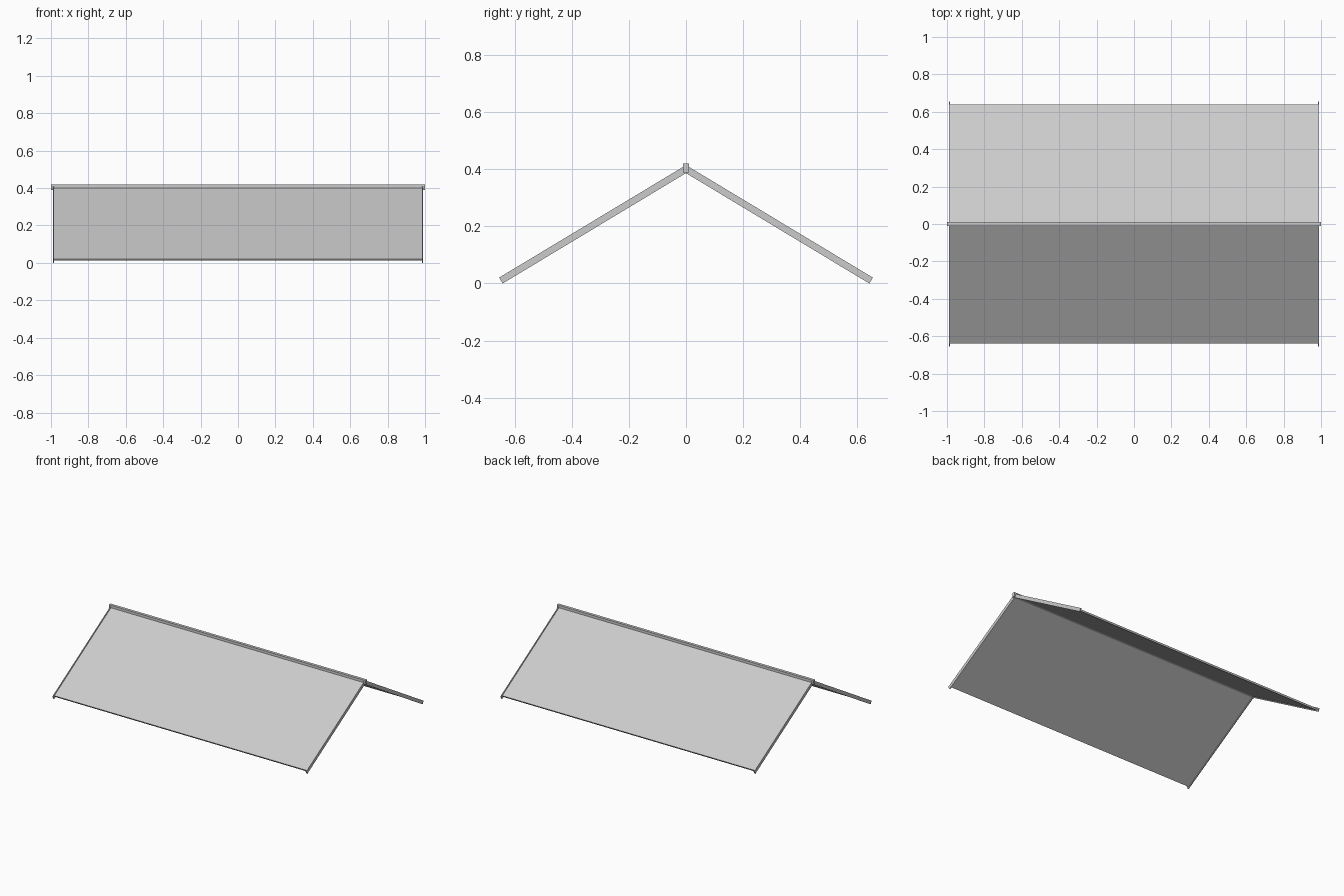
import bpy
import math
from mathutils import Vector

if "Cube" in bpy.data.objects:
    bpy.data.objects.remove(bpy.data.objects["Cube"])

APEX = 0.40                    # height of the slope centreline at the ridge
ANGLE = math.atan2(0.39, 0.648)


def box(name, size, loc, pitch=0.0):
    bpy.ops.mesh.primitive_cube_add(size=1, location=loc, rotation=(pitch, 0, 0))
    ob = bpy.context.object
    ob.name = name
    ob.scale = size
    bpy.ops.object.transform_apply(location=False, rotation=False, scale=True)
    return ob


def slope_box(name, side, length, thick, width, x):
    # slab lying along one roof slope, starting at the ridge centreline
    mid = length / 2
    loc = (x, side * math.cos(ANGLE) * mid, APEX - math.sin(ANGLE) * mid)
    return box(name, (width, length, thick), loc, -side * ANGLE)


for side, label in ((-1, "front"), (1, "back")):
    # thin roof sheet
    slope_box(label + "_roof_panel", side, 0.743, 0.012, 1.972, 0)
    # edge boards at both gable ends
    for sx, end in ((-1, "left"), (1, "right")):
        slope_box(f"{label}_{end}_edge_board", side, 0.756, 0.024, 0.006, sx * 0.987)

# ridge beam
box("ridge_beam", (2.0, 0.02, 0.03), (0, 0, 0.404))
